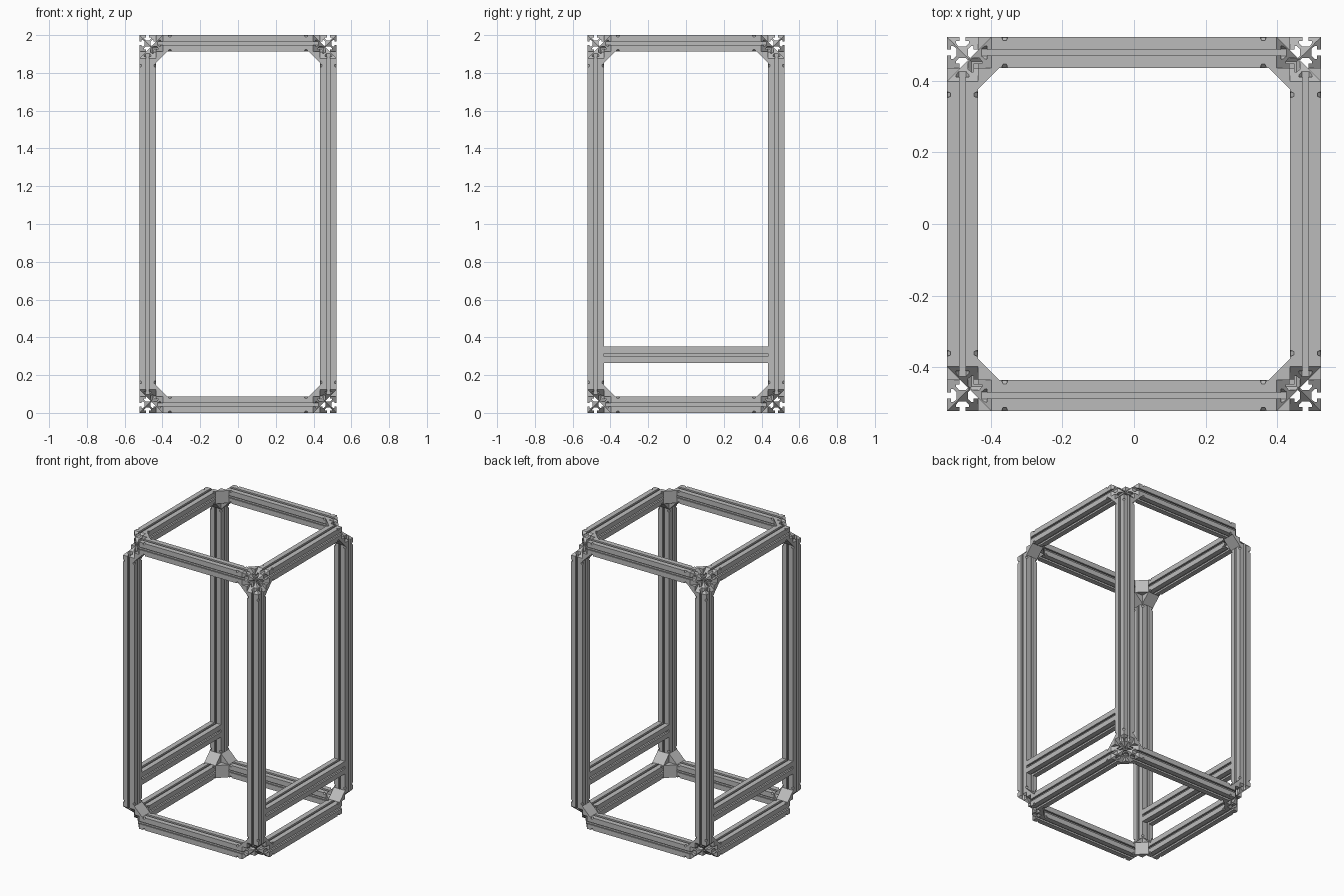
import bpy, bmesh
from math import radians
from mathutils import Matrix, Vector

cube = bpy.data.objects.get("Cube")
if cube:
    bpy.data.objects.remove(cube)

W = 0.087                  # width of the slotted bar
H = W / 2
SIDE = 0.522 - H           # bar centre lines, sideways
TALL = 1.0 - H             # bar centre lines, upwards (from mid height)
CENTRE = (SIDE, SIDE, TALL)
MID = Vector((0, 0, 1))

grey = bpy.data.materials.new("aluminium_grey")
grey.use_nodes = True
colour = (0.5, 0.5, 0.5, 1)
grey.diffuse_color = colour
grey.node_tree.nodes["Principled BSDF"].inputs["Base Color"].default_value = colour


def add_object(name, bm):
    bmesh.ops.recalc_face_normals(bm, faces=bm.faces)
    mesh = bpy.data.meshes.new(name)
    bm.to_mesh(mesh)
    bm.free()
    mesh.materials.append(grey)
    obj = bpy.data.objects.new(name, mesh)
    bpy.context.collection.objects.link(obj)
    return obj


def prism(bm, outline, x0, x1):
    """Extrude an outline in y, z along x."""
    face = bm.faces.new([bm.verts.new((x0, y, z)) for y, z in outline])
    new = bmesh.ops.extrude_face_region(bm, geom=[face])["geom"]
    verts = [v for v in new if isinstance(v, bmesh.types.BMVert)]
    bmesh.ops.translate(bm, verts=verts, vec=(x1 - x0, 0, 0))


def slot_outline():
    """Square with a T slot in each side."""
    half = [(H, H), (0.0085, H), (0.0085, H - 0.012), (0.018, H - 0.012),
            (0.018, H - 0.018), (0.010, 0.016)]
    side = half + [(-x, y) for x, y in reversed(half[1:])]
    points = []
    for _ in range(4):
        points += side
        side = [(-y, x) for x, y in side]
    return points


def bar_mesh(half_length, mitred):
    bm = bmesh.new()
    reach = half_length + H if mitred else half_length
    prism(bm, slot_outline(), -reach, reach)
    if mitred:
        # outer chamfer and inner mitre, towards both outer sides
        for end in (-1, 1):
            for out in (Vector((0, 1, 0)), Vector((0, 0, 1))):
                for slope, limit in ((1, half_length - 0.037), (-1, half_length)):
                    normal = Vector((end, 0, 0)) + out * slope
                    cut = bmesh.ops.bisect_plane(
                        bm, geom=bm.verts[:] + bm.edges[:] + bm.faces[:], dist=1e-6,
                        plane_co=(end * limit, 0, 0), plane_no=normal, clear_outer=True)
                    edges = [e for e in cut["geom_cut"] if isinstance(e, bmesh.types.BMEdge)]
                    bmesh.ops.triangle_fill(bm, edges=edges, use_beauty=True)
    return bm


def notched(bm, half_length):
    """Cut small bolt notches in the long edges near both ends."""
    body = add_object("notch_body", bm)
    cut = bmesh.new()
    for end in (-1, 1):
        for y in (-1, 1):
            for z in (-1, 1):
                turn = Vector((0, y, z)).to_track_quat('Z', 'X').to_matrix().to_4x4()
                spot = Matrix.Translation((end * (half_length - 0.118), y * H, z * H))
                bmesh.ops.create_cone(cut, cap_ends=True, segments=6, radius1=0.009,
                                      radius2=0.009, depth=0.02, matrix=spot @ turn)
    cutter = add_object("notch_cutter", cut)
    cutter.hide_render = True
    mod = body.modifiers.new("notches", 'BOOLEAN')
    mod.operation, mod.solver, mod.object = 'DIFFERENCE', 'EXACT', cutter
    result = bmesh.new()
    result.from_object(body, bpy.context.evaluated_depsgraph_get())
    for obj in (body, cutter):
        bpy.data.objects.remove(obj)
    return result


def place(bm, axis, s1, s2):
    """Turn local x to the axis and local y, z to the outer directions."""
    a1, a2 = (axis + 1) % 3, (axis + 2) % 3
    m = Matrix.Identity(4)
    for col, (a, s) in enumerate(((axis, 1), (a1, s1), (a2, s2))):
        for row in range(3):
            m[row][col] = s if row == a else 0
    m[a1][3], m[a2][3] = s1 * CENTRE[a1], s2 * CENTRE[a2]
    bm.transform(Matrix.Translation(MID) @ m)


# Slotted bars along the twelve edges
SIGNS = [(a, b) for a in (-1, 1) for b in (-1, 1)]
for axis, label in enumerate(("cross_beam", "side_beam", "post")):
    template = notched(bar_mesh(CENTRE[axis], True), CENTRE[axis])
    for s1, s2 in SIGNS:
        bm = template.copy()
        place(bm, axis, s1, s2)
        add_object(label, bm)
    template.free()

# Triangular gussets inside each corner, one per pair of bars
LEG = 0.06
for axis in range(3):
    a1, a2 = (axis + 1) % 3, (axis + 2) % 3
    u, v = CENTRE[a1] - H, CENTRE[a2] - H
    for s1, s2 in SIGNS:
        for s0 in (-1, 1):
            bm = bmesh.new()
            prism(bm, [(u, v), (u - LEG, v), (u, v - LEG)],
                  CENTRE[axis] - H, CENTRE[axis] + H)
            for vert in bm.verts:
                x, y, z = vert.co
                vert.co[axis], vert.co[a1], vert.co[a2] = s0 * x, s1 * y, s2 * z
            bm.transform(Matrix.Translation(MID))
            add_object("corner_gusset", bm)

# Low rails between the posts on the left and right
for s, label in ((1, "left_low_rail"), (-1, "right_low_rail")):
    bm = bar_mesh(SIDE - H, False)
    bm.transform(Matrix.Translation((s * SIDE, 0, 0.307)) @ Matrix.Rotation(radians(90), 4, 'Z'))
    add_object(label, bm)
